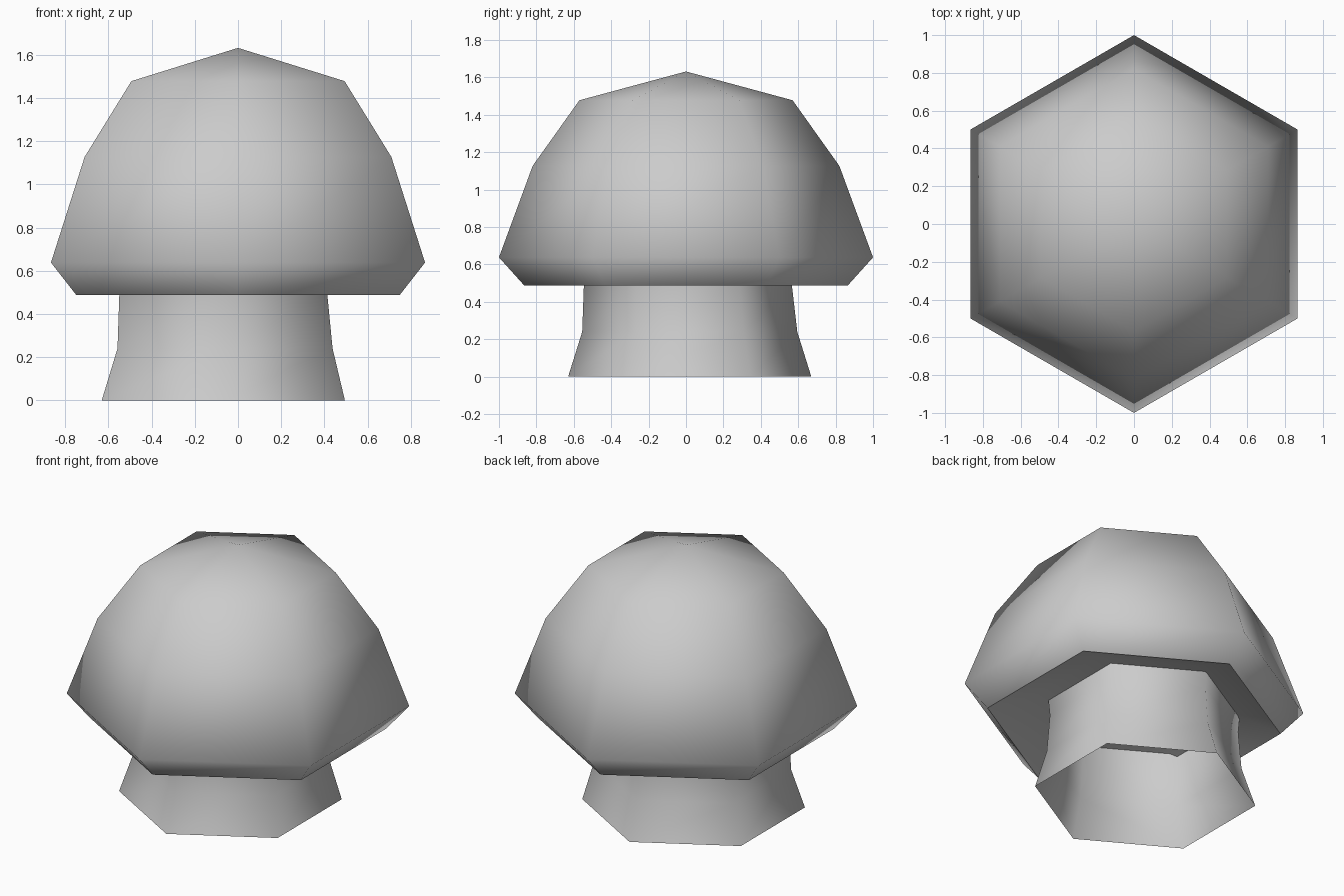
import bpy
import bmesh
from math import sin, cos, pi

cube = bpy.data.objects.get("Cube")
if cube:
    bpy.data.objects.remove(cube, do_unlink=True)

SIDES = 6


def make_material(name, colour):
    mat = bpy.data.materials.new(name)
    mat.use_nodes = True
    mat.diffuse_color = colour
    for node in mat.node_tree.nodes:
        if node.type == 'BSDF_PRINCIPLED':
            node.inputs["Base Color"].default_value = colour
    return mat


def hex_shell(name, rings, mat, apex=None, crisp_ring=None):
    """Join hexagonal rings given as (centre x, centre y, z, radius).

    With an apex the shell is closed at both ends; crisp_ring gets a hard edge.
    """
    bm = bmesh.new()
    loops = []
    for cx, cy, z, r in rings:
        angles = [pi / 2 + 2 * pi * i / SIDES for i in range(SIDES)]
        loops.append([bm.verts.new((cx + r * cos(a), cy + r * sin(a), z))
                      for a in angles])
    for low, high in zip(loops, loops[1:]):
        for i in range(SIDES):
            j = (i + 1) % SIDES
            bm.faces.new((low[i], low[j], high[j], high[i]))
    if apex is not None:
        tip = bm.verts.new((0, 0, apex))
        for i in range(SIDES):
            bm.faces.new((loops[-1][i], loops[-1][(i + 1) % SIDES], tip))
        bm.faces.new(loops[0][::-1])
    for face in bm.faces:
        face.smooth = True
    if crisp_ring is not None:
        rim = loops[crisp_ring]
        for i in range(SIDES):
            bm.edges.get((rim[i], rim[(i + 1) % SIDES])).smooth = False
    mesh = bpy.data.meshes.new(name)
    bm.to_mesh(mesh)
    bm.free()
    mesh.materials.append(mat)
    obj = bpy.data.objects.new(name, mesh)
    bpy.context.collection.objects.link(obj)
    return obj


grey = make_material("plain_grey", (0.6, 0.6, 0.6, 1))

# Cap: hollowed underside, crisp lower rim, flared brim and pointed dome
hex_shell("mushroom_cap",
          [(0, 0, 0.59, 0.6), (0, 0, 0.488, 0.865), (0, 0, 0.638, 1.0),
           (0, 0, 1.127, 0.82), (0, 0, 1.478, 0.57)],
          grey, apex=1.632, crisp_ring=1)

# Stem: flared open tube, slightly off centre, reaching into the cap
hex_shell("mushroom_stem",
          [(-0.068, 0.02, 0, 0.65), (-0.06, 0.02, 0.24, 0.575),
           (-0.068, 0.01, 0.49, 0.556), (-0.068, 0.01, 0.59, 0.565)],
          grey)
